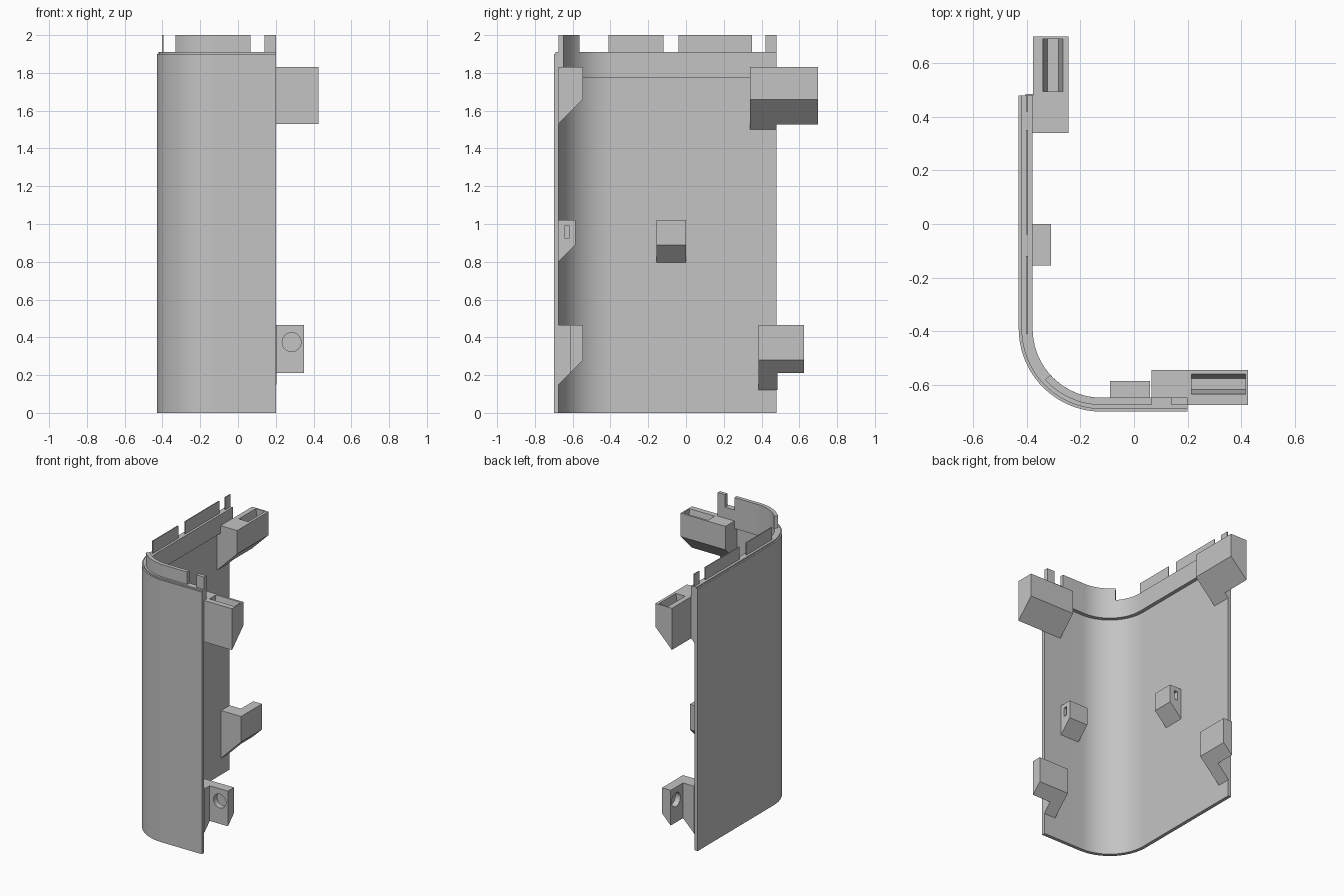
import bpy, bmesh, math
from mathutils import Vector

if "Cube" in bpy.data.objects:
    bpy.data.objects.remove(bpy.data.objects["Cube"])

grey = bpy.data.materials.new("plain_grey")
grey.use_nodes = True
colour = (0.55, 0.55, 0.55, 1)
grey.diffuse_color = colour
grey.node_tree.nodes["Principled BSDF"].inputs["Base Color"].default_value = colour

WALL = 0.025        # shell thickness
RIM = 0.052         # shell plus inner rim
END_X, END_Y = 0.2, 0.48


def extrude(name, outline, direction):
    """Closed solid from a flat outline pushed along a direction."""
    bm = bmesh.new()
    face = bm.faces.new([bm.verts.new(p) for p in outline])
    new = bmesh.ops.extrude_face_region(bm, geom=[face])["geom"]
    verts = [v for v in new if isinstance(v, bmesh.types.BMVert)]
    bmesh.ops.translate(bm, verts=verts, vec=direction)
    bmesh.ops.recalc_face_normals(bm, faces=bm.faces)
    mesh = bpy.data.meshes.new(name)
    bm.to_mesh(mesh)
    bm.free()
    mesh.materials.append(grey)
    obj = bpy.data.objects.new(name, mesh)
    bpy.context.collection.objects.link(obj)
    return obj


def combine(obj, other, operation):
    """Apply a boolean and discard the helper."""
    bpy.context.view_layer.objects.active = obj
    mod = obj.modifiers.new("combine", "BOOLEAN")
    mod.operation, mod.solver, mod.object = operation, "EXACT", other
    bpy.ops.object.modifier_apply(modifier=mod.name)
    bpy.data.objects.remove(other)


def smooth(obj):
    bpy.ops.object.select_all(action="DESELECT")
    obj.select_set(True)
    bpy.context.view_layer.objects.active = obj
    bpy.ops.object.shade_smooth_by_angle(angle=math.radians(30))


def path(offset, z, first=180, end=END_X):
    """Plan of the curved panel, moved inward by an offset."""
    r = 0.31 - offset
    pts = [(-0.43 + offset, END_Y, z)] if first == 180 else []
    for i in range(25):
        a = math.radians(first + (270 - first) * i / 24)
        pts.append((-0.12 + r * math.cos(a), -0.39 + r * math.sin(a), z))
    return pts + [(end, -0.70 + offset, z)]


def band(name, outer, inner, z0, z1, **kw):
    obj = extrude(name, path(outer, z0, **kw) + path(inner, z0, **kw)[::-1],
                  (0, 0, z1 - z0))
    smooth(obj)
    return obj


def box(name, lo, hi):
    return extrude(name, [(lo[0], lo[1], lo[2]), (hi[0], lo[1], lo[2]),
                          (hi[0], hi[1], lo[2]), (lo[0], hi[1], lo[2])],
                   (0, 0, hi[2] - lo[2]))


# Curved shell, its stepped top edge and the thicker inner rim
band("curved_panel", 0, WALL, 0, 1.90)
band("panel_top_step", 0.01, WALL, 1.90, 1.91)
band("inner_rim", WALL, RIM, 1.775, 1.91)

# Tabs standing on the rim
band("front_long_tab", WALL, RIM, 1.91, 2.0, first=222, end=0.065)
box("front_end_tab", (0.14, -0.70 + WALL, 1.91), (END_X, -0.70 + RIM, 2.0))
for i, (y0, y1) in enumerate([(-0.41, -0.12), (-0.04, 0.35), (0.42, END_Y)]):
    box(f"side_tab_{i + 1}", (-0.402, y0, 1.91), (-0.395, y1, 2.0))


# Wall frames: s runs along the wall, d away from its inner face
def front(s, d, z):
    return Vector((s, -0.70 + WALL + d, z))


def side(s, d, z):
    return Vector((-0.43 + WALL + d, s, z))


def wedge(name, at, s0, s1, d0, d1, top, knee):
    """Block with a 45 degree underside."""
    outline = [(d0, top), (d1, top), (d1, knee), (d0, knee - d1 + d0)]
    return extrude(name, [at(s0, d, z) for d, z in outline],
                   at(s1, 0, 0) - at(s0, 0, 0))


def cutter(at, s0, s1, d0, d1, z0, z1):
    return extrude("cutter", [at(s0, d0, z0), at(s1, d0, z0), at(s1, d1, z0), at(s0, d1, z0)],
                   (0, 0, z1 - z0))


def slot(at, s0, s1, d0, d1, top):
    """Slot cutter narrowing downwards."""
    depth, taper = 0.1, 0.017
    outline = [(d0, top + 0.001), (d1, top + 0.001), (d1 - taper, top - depth), (d0 + taper, top - depth)]
    return extrude("cutter", [at(s0, d, z) for d, z in outline],
                   at(s1, 0, 0) - at(s0, 0, 0))


def hole(at, s, z, d, r):
    pts = [at(s + r * math.cos(i * math.tau / 32), d - 0.01, z + r * math.sin(i * math.tau / 32))
           for i in range(32)]
    return extrude("cutter", pts, at(0, 0.05, 0) - at(0, 0, 0))


walls = [
    # name, frame, wall end, upper block, lower block, middle block
    ("front", front, END_X, (0.065, 0.425, 0.0, 0.13), (0.11, 0.35, 0.13), (-0.09, 0.06, 0.09), 0.04),
    ("side", side, END_Y, (0.34, 0.70, 0.028, 0.16), (0.385, 0.625, 0.16), (-0.155, 0.0, 0.095), 0.065),
]
for name, at, end, upper, lower, middle, slot_d in walls:
    # Upper bracket with tapered slot
    s0, s1, d0, d1 = upper
    block = wedge(f"{name}_upper_bracket", at, s0, end, 0, d1, 1.83, 1.66)
    combine(block, wedge("arm", at, end - 0.05, s1, d0, d1, 1.83, 1.66), "UNION")
    combine(block, slot(at, end + 0.015, s1 - 0.01, slot_d, slot_d + 0.075, 1.83), "DIFFERENCE")

    # Lower bracket with set-back arm and round blind hole
    s0, s1, d1 = lower
    block = wedge(f"{name}_lower_bracket", at, s0, end + 0.004, 0, d1, 0.465, 0.28)
    combine(block, wedge("arm", at, end - 0.05, s1, d1 - 0.07, d1, 0.465, 0.28), "UNION")
    combine(block, hole(at, end + 0.084, 0.375, d1 - 0.07, 0.05), "DIFFERENCE")
    smooth(block)

    # Middle lug with a small slot in its end
    s0, s1, d1 = middle
    block = wedge(f"{name}_middle_lug", at, s0, s1, 0, d1, 1.02, 0.89)
    combine(block, cutter(at, s1 - 0.1, s1 + 0.01, 0.032, 0.057, 0.925, 0.99), "DIFFERENCE")
